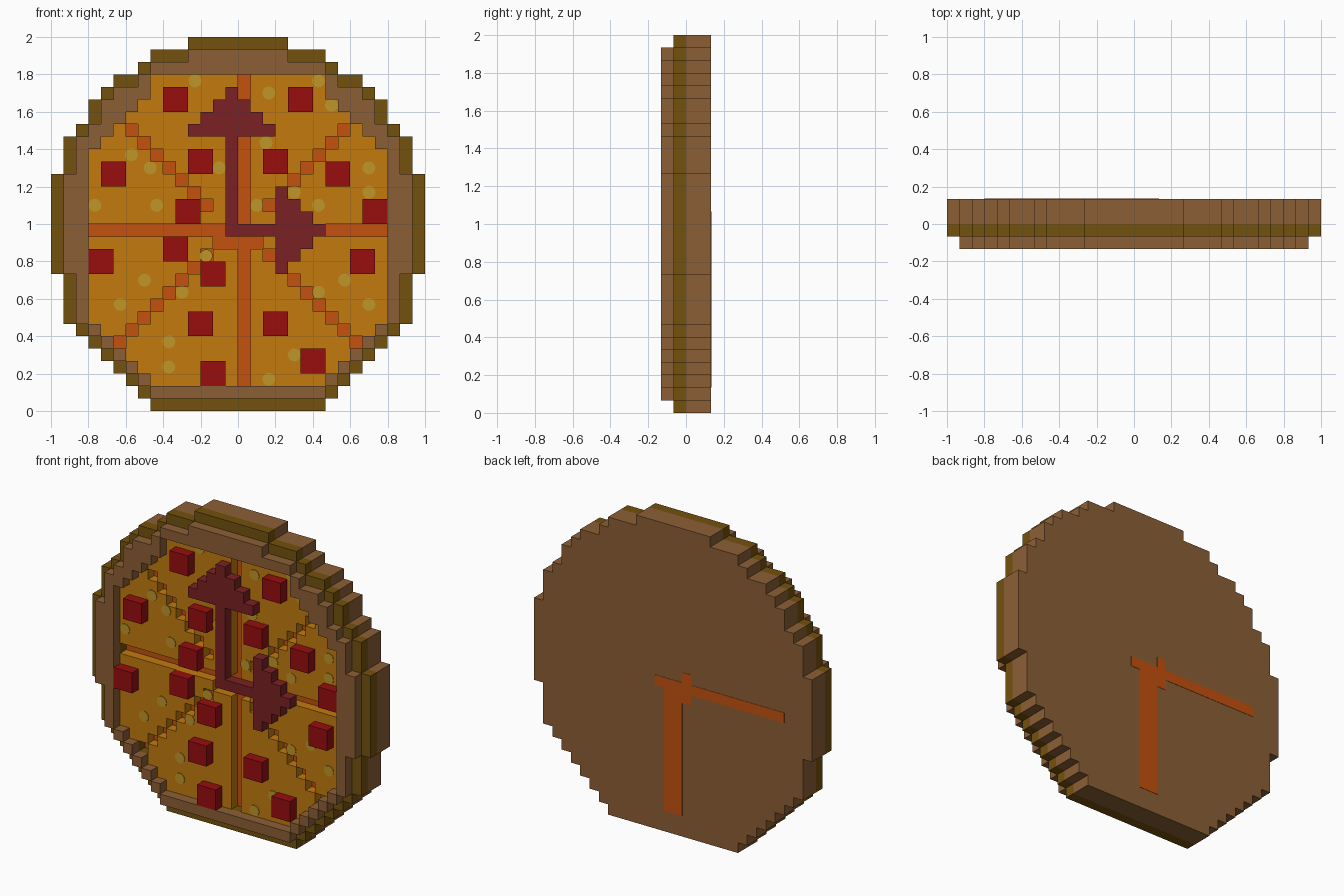
import bpy, bmesh, math

cube = bpy.data.objects.get("Cube")
if cube:
    bpy.data.objects.remove(cube, do_unlink=True)

U = 1 / 15  # size of one block


def material(name, rgb):
    lin = [(c / 255 / 12.92) if c <= 10 else ((c / 255 + 0.055) / 1.055) ** 2.4 for c in rgb]
    m = bpy.data.materials.new(name)
    m.use_nodes = True
    m.diffuse_color = (*lin, 1)
    bsdf = m.node_tree.nodes["Principled BSDF"]
    bsdf.inputs["Base Color"].default_value = (*lin, 1)
    bsdf.inputs["Roughness"].default_value = 0.9
    return m


BROWN = material("crust_brown", (140, 95, 54))
OLIVE = material("baked_olive", (116, 81, 13))
CHEESE = material("cheese_orange", (194, 122, 13))
SAUCE = material("sauce_orange", (196, 81, 15))
RED = material("pepperoni_red", (152, 13, 15))
MAROON = material("hand_maroon", (123, 33, 35))
PALE = material("pale_cheese", (192, 150, 42))


def finish(name, bm, mat):
    bmesh.ops.recalc_face_normals(bm, faces=bm.faces)
    me = bpy.data.meshes.new(name)
    bm.to_mesh(me)
    bm.free()
    me.materials.append(mat)
    ob = bpy.data.objects.new(name, me)
    bpy.context.collection.objects.link(ob)
    return ob


def blocks(name, cells, y0, y1, mat):
    """Closed slab over a set of (column, row) cells, from y0 to y1."""
    bm = bmesh.new()

    def quad(pts):
        bm.faces.new([bm.verts.new((x * U, y, z * U)) for x, y, z in pts])

    for c, r in cells:
        for y in (y0, y1):
            loop = [(c, y, r), (c + 1, y, r), (c + 1, y, r + 1), (c, y, r + 1)]
            quad(loop if y == y0 else loop[::-1])
        for (dc, dr), (a, b) in {
            (0, -1): ((c, r), (c + 1, r)), (1, 0): ((c + 1, r), (c + 1, r + 1)),
            (0, 1): ((c + 1, r + 1), (c, r + 1)), (-1, 0): ((c, r + 1), (c, r)),
        }.items():
            if (c + dc, r + dr) not in cells:
                quad([(a[0], y0, a[1]), (a[0], y1, a[1]), (b[0], y1, b[1]), (b[0], y0, b[1])])
    bmesh.ops.remove_doubles(bm, verts=bm.verts, dist=1e-5)
    bmesh.ops.recalc_face_normals(bm, faces=bm.faces)
    bmesh.ops.dissolve_limit(bm, angle_limit=0.01, verts=bm.verts, edges=bm.edges)
    return finish(name, bm, mat)


def disc(widths):
    return {(c, r) for r, w in widths.items() for c in range(-w, w)}


def rect(c0, c1, r0, r1):
    return {(c, r) for c in range(c0, c1) for r in range(r0, r1)}


# Half width of the round outline for each row of blocks
outer = dict(enumerate([7, 8, 9, 10, 11, 12, 13] + [14] * 4 + [15] * 8
                       + [14] * 3 + [13, 12, 12, 11, 10, 8, 7, 4]))
rim = {r: min(outer[r] - 1, outer[r - 1], outer[r + 1]) for r in range(1, 29)}
opening = dict(enumerate([7, 8, 9, 10, 11] + [12] * 14 + [11, 10, 9, 8, 7, 7], start=2))
outer_cells, rim_cells, open_cells = disc(outer), disc(rim), disc(opening)

# Cuts between the slices, showing sauce
sauce = rect(-12, 12, 14, 15) | rect(0, 1, 2, 27) | rect(-2, 2, 13, 14)
sauce |= {(c, 13 - c) for c in range(-9, -2)} | {(c, 15 + c) for c in range(-10, -2)}
sauce |= {(c, 14 + c) for c in range(2, 9)} | {(c, 14 - c) for c in range(2, 10)}

# Layers of the base
blocks("crust_back", outer_cells, 0, 2 * U, BROWN)
blocks("crust_edge", outer_cells - open_cells, -U, 0, OLIVE)
blocks("crust_rim", rim_cells - open_cells, -2 * U, -U, BROWN)
blocks("cheese_slices", open_cells - sauce, -U, 0, CHEESE)
blocks("sauce_lines", sauce, -0.004, 0.002, SAUCE)

# Sauce marks on the back
back = rect(-1, 1, 2, 14) | rect(-12, 2, 14, 15) | {(-2, 15), (-2, 13)}
blocks("back_sauce_marks", back, 2 * U - 0.002, 2 * U + 0.002, SAUCE)

# Pepperoni blocks, by lower left cell
for i, (c, r) in enumerate([(-6, 24), (4, 24), (-11, 18), (-4, 19), (2, 19), (7, 18),
                            (-5, 15), (10, 15), (-12, 11), (-6, 12), (-3, 10), (9, 11),
                            (-4, 6), (2, 6), (-3, 2), (5, 3)]):
    blocks(f"pepperoni_{i + 1}", rect(c, c + 2, r, r + 2), -2 * U, -U, RED)

# Clock hands: a shaft and a stepped arrowhead each
upright = rect(-1, 0, 14, 22)
sideways = rect(-1, 3, 14, 15)
for i in range(4):
    w = 3 - i
    upright |= rect(-1 - w, w, 22 + i, 23 + i)
    sideways |= rect(3 + i, 4 + i, 14 - w, 15 + w)
blocks("clock_hands", upright | sideways, -2 * U, -U, MAROON)

# Pale round cheese spots, as thin plates
spots = [(-.23, 1.765), (.43, 1.765), (.165, 1.70), (.50, 1.635), (.15, 1.435), (-.57, 1.37),
         (.23, 1.37), (.70, 1.30), (-.47, 1.30), (-.10, 1.30), (.70, 1.17), (.30, 1.17),
         (-.765, 1.10), (-.435, 1.10), (.10, 1.10), (.43, 1.10), (-.17, .83), (-.50, .70),
         (-.30, .635), (.57, .70), (.43, .635), (-.63, .57), (.70, .57), (-.37, .37),
         (-.37, .235), (.30, .30), (.165, .17)]
for i, (x, z) in enumerate(spots):
    bm = bmesh.new()
    bmesh.ops.create_cone(bm, cap_ends=True, segments=12, radius1=.035, radius2=.035, depth=.005)
    for v in bm.verts:
        v.co = (x + v.co.x, -U - 0.001 + v.co.z, z + v.co.y)
    finish(f"cheese_spot_{i + 1}", bm, PALE)
